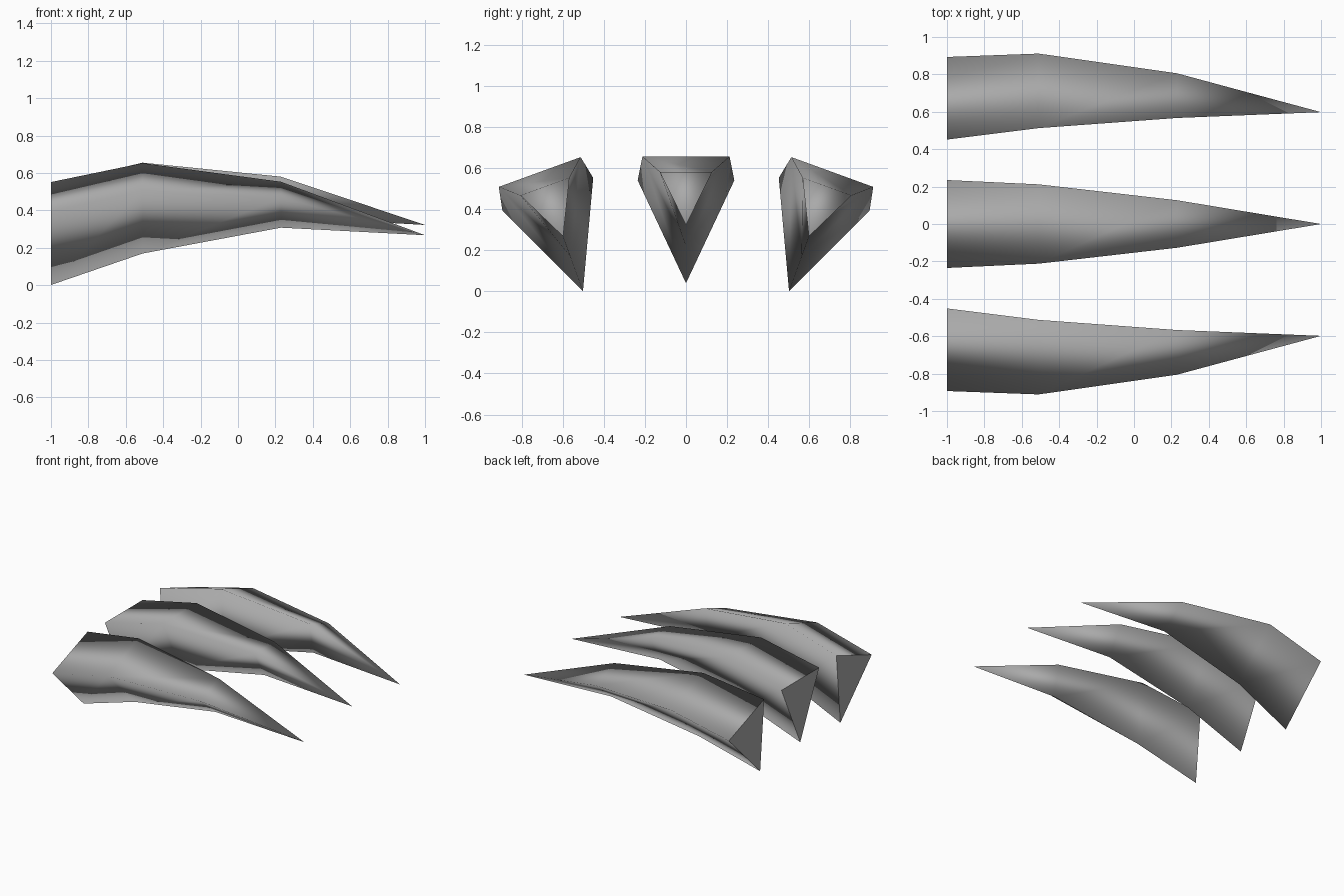
import bpy
import bmesh
from math import radians
from mathutils import Matrix, Vector

if "Cube" in bpy.data.objects:
    bpy.data.objects.remove(bpy.data.objects["Cube"])

grey = bpy.data.materials.new("claw_grey")
grey.use_nodes = True
colour = (0.4, 0.4, 0.4, 1)
grey.diffuse_color = colour
grey.node_tree.nodes["Principled BSDF"].inputs["Base Color"].default_value = colour

# Triangular stations: x, half width of back, back height, keel height (from the tip)
STATIONS = [
    (-1.0, 0.235, 0.217, -0.283),
    (-0.51, 0.212, 0.333, -0.104),
    (0.23, 0.127, 0.258, 0.043),
]


def make_claw(name, y, z, tilt):
    """Three-sided curved claw, rolled about its tip line."""
    bm = bmesh.new()
    rings = [
        [bm.verts.new(p) for p in ((x, -w, top), (x, w, top), (x, 0, keel))]
        for x, w, top, keel in STATIONS
    ]
    tip = bm.verts.new((1, 0, 0))

    # Back and two flanks, closing to the point
    for i in range(3):
        j = (i + 1) % 3
        for a, b in zip(rings, rings[1:]):
            bm.faces.new((a[i], b[i], b[j], a[j]))
        bm.faces.new((rings[-1][i], tip, rings[-1][j]))
    for face in bm.faces:
        face.smooth = True

    # Flat root with a sharp rim
    root = bm.faces.new(rings[0])
    for edge in root.edges:
        edge.smooth = False
    bmesh.ops.recalc_face_normals(bm, faces=bm.faces)

    bm.transform(Matrix.Translation(Vector((0, y, z))) @ Matrix.Rotation(radians(tilt), 4, "X"))
    mesh = bpy.data.meshes.new(name)
    bm.to_mesh(mesh)
    bm.free()
    mesh.materials.append(grey)
    bpy.context.collection.objects.link(bpy.data.objects.new(name, mesh))


make_claw("middle_claw", 0, 0.322, 0)
make_claw("front_claw", -0.598, 0.267, 20)
make_claw("back_claw", 0.598, 0.267, -20)
